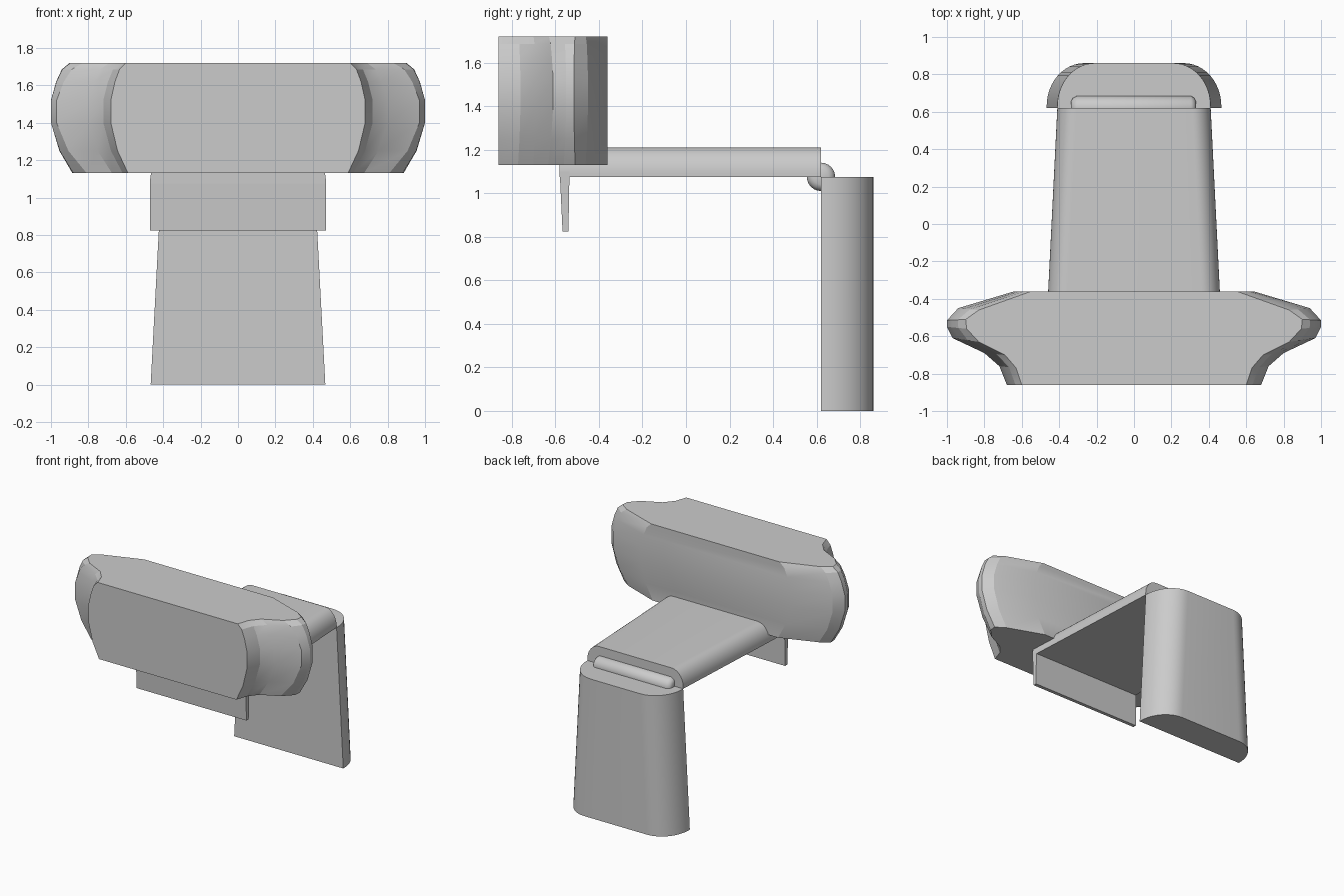
import bpy
import math
from mathutils import Vector

cube = bpy.data.objects.get("Cube")
if cube:
    bpy.data.objects.remove(cube, do_unlink=True)

GREY = (0.6, 0.6, 0.6, 1)
grey = bpy.data.materials.new("light_grey")
grey.use_nodes = True
grey.diffuse_color = GREY
grey.node_tree.nodes["Principled BSDF"].inputs["Base Color"].default_value = GREY


def loft(name, rings, angle=30):
    """Skin a stack of equal-length point rings and cap both ends."""
    n = len(rings[0])
    verts = [p for ring in rings for p in ring]
    faces = [(r * n + i, r * n + (i + 1) % n, (r + 1) * n + (i + 1) % n, (r + 1) * n + i)
             for r in range(len(rings) - 1) for i in range(n)]
    faces += [tuple(reversed(range(n))), tuple(range(len(verts) - n, len(verts)))]
    mesh = bpy.data.meshes.new(name)
    mesh.from_pydata(verts, [], faces)
    mesh.materials.append(grey)
    obj = bpy.data.objects.new(name, mesh)
    bpy.context.collection.objects.link(obj)
    bpy.ops.object.select_all(action="DESELECT")
    obj.select_set(True)
    bpy.context.view_layer.objects.active = obj
    bpy.ops.object.mode_set(mode="EDIT")
    bpy.ops.mesh.select_all(action="SELECT")
    bpy.ops.mesh.normals_make_consistent(inside=False)
    bpy.ops.object.mode_set(mode="OBJECT")
    bpy.ops.object.shade_smooth_by_angle(angle=math.radians(angle))
    return obj


def mirrored(half):
    """Close a half outline across the centre line."""
    return half + [(-x, v) for x, v in reversed(half)]


def rounded(half_width, rx, height, ry, steps=10):
    """Flat-based outline with two rounded far corners."""
    half = [(half_width, 0)]
    for i in range(steps + 1):
        a = math.pi / 2 * i / steps
        half.append((half_width - rx + rx * math.cos(a), height - ry + ry * math.sin(a)))
    return mirrored(half)


# Camera head: waisted plan outline that swells towards mid height
cap = [(0.60, -0.86), (0.63, -0.77), (0.69, -0.70), (0.83, -0.63),
       (0.895, -0.56), (0.90, -0.51), (0.83, -0.46), (0.55, -0.36)]
middle = [(0.68, -0.86), (0.72, -0.76), (0.80, -0.69), (0.97, -0.61),
          (1.0, -0.55), (1.0, -0.515), (0.94, -0.45), (0.64, -0.36)]
rings = []
for z, swell in ((1.13, -0.15), (1.25, 0.55), (1.40, 1), (1.52, 1), (1.62, 0.72), (1.685, 0.42), (1.72, 0)):
    half = []
    for c, m in zip(cap, middle):
        p = Vector(c).lerp(Vector(m), swell)
        half.append((p.x, min(max(p.y, -0.86), -0.36)))
    rings.append([(x, y, z) for x, y in mirrored(half)])
loft("camera_head", rings, 20)

# Top arm: tapering bar with rounded upper edges
loft("top_arm", [[(x, y, 1.075 + z) for x, z in rounded(w, 0.10, 0.135, 0.12)]
                 for y, w in ((-0.58, 0.47), (0.62, 0.41))])

# Front lip hooked over the edge of the screen
loft("front_lip", [[(-0.47, a, z), (0.47, a, z), (0.47, b, z), (-0.47, b, z)]
                   for z, a, b in ((0.825, -0.567, -0.54), (1.10, -0.58, -0.535))])

# Rear leg: flat inside, rounded outside, wider at the foot
loft("rear_leg", [[(x, 0.62 + y, z) for x, y in rounded(w, 0.2, 0.24, 0.23, 12)]
                  for z, w in ((0, 0.467), (1.075, 0.41))])

# Hinge pin with softened ends
sides = 24
rings = []
for x, r in ((-0.337, 0.035), (-0.328, 0.053), (-0.305, 0.065),
             (0.305, 0.065), (0.323, 0.053), (0.332, 0.035)):
    rings.append([(x, 0.62 + r * math.cos(math.tau * i / sides),
                   1.075 + r * math.sin(math.tau * i / sides)) for i in range(sides)])
loft("hinge_pin", rings, 40)
